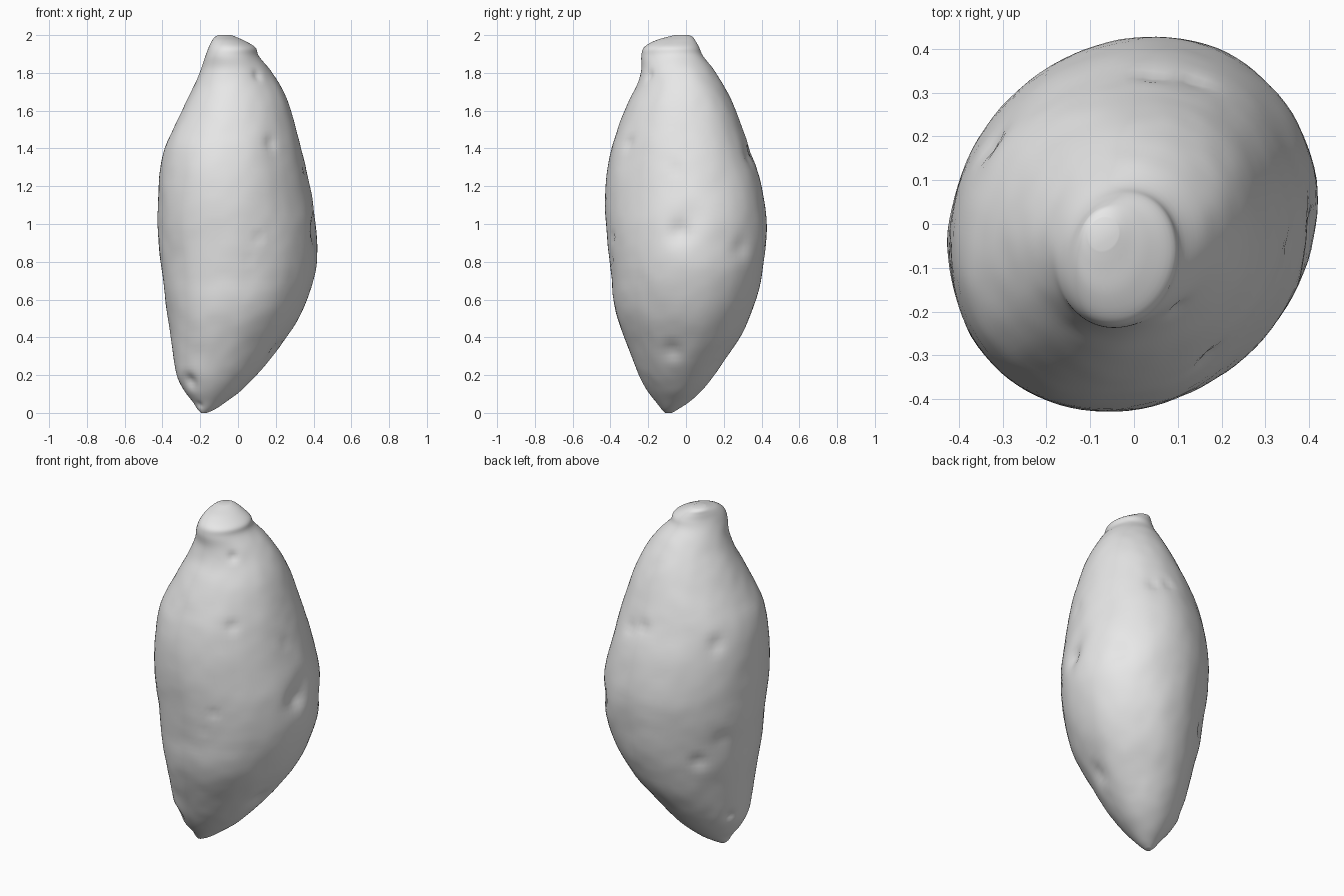
import bpy, bmesh, math
from mathutils import Vector, noise

cube = bpy.data.objects.get("Cube")
if cube:
    bpy.data.objects.remove(cube, do_unlink=True)

# Cross-section extents: z, min x, max x, min y, max y
SECTIONS = [
    (0.00, -0.195, -0.165, -0.11, -0.075),
    (0.02, -0.215, -0.12, -0.13, -0.04),
    (0.06, -0.24, -0.06, -0.16, 0.02),
    (0.12, -0.285, 0.02, -0.205, 0.085),
    (0.20, -0.325, 0.10, -0.25, 0.15),
    (0.30, -0.345, 0.18, -0.29, 0.22),
    (0.45, -0.36, 0.29, -0.345, 0.31),
    (0.60, -0.385, 0.365, -0.385, 0.37),
    (0.75, -0.405, 0.41, -0.40, 0.405),
    (0.90, -0.42, 0.422, -0.415, 0.422),
    (1.05, -0.425, 0.41, -0.428, 0.425),
    (1.22, -0.42, 0.375, -0.425, 0.395),
    (1.38, -0.395, 0.34, -0.40, 0.345),
    (1.50, -0.345, 0.31, -0.365, 0.305),
    (1.62, -0.29, 0.275, -0.315, 0.255),
    (1.73, -0.235, 0.225, -0.26, 0.20),
    (1.82, -0.195, 0.17, -0.238, 0.145),
    (1.89, -0.172, 0.11, -0.236, 0.09),
    (1.935, -0.155, 0.092, -0.222, 0.07),
    (1.97, -0.138, 0.035, -0.165, 0.05),
    (1.99, -0.122, -0.01, -0.10, 0.035),
    (2.00, -0.105, -0.035, -0.06, 0.015),
]
SEGMENTS, STEPS, SKEW = 96, 5, 0.11

# Dimples: approximate position, radius, depth
DIMPLES = [
    ((0.42, -0.03, 0.97), 0.06, 0.030),
    ((0.40, 0.03, 1.05), 0.07, 0.012),
    ((0.20, -0.08, 0.32), 0.05, 0.018),
    ((-0.25, -0.18, 0.18), 0.04, 0.022),
    ((-0.20, -0.13, 0.045), 0.02, 0.008),
    ((0.11, -0.42, 0.93), 0.02, 0.012),
    ((0.05, -0.42, 0.82), 0.02, 0.006),
    ((0.10, -0.20, 1.78), 0.025, 0.012),
    ((0.15, 0.34, 1.37), 0.035, 0.012),
    ((0.33, 0.28, 0.87), 0.05, 0.012),
    ((0.20, -0.34, 1.45), 0.03, 0.012),
    ((0.36, -0.05, 1.28), 0.03, 0.007),
    ((-0.38, 0.21, 1.33), 0.04, 0.016),
    ((-0.30, 0.30, 0.63), 0.04, 0.016),
    ((-0.38, 0.17, 0.75), 0.05, 0.010),
    ((0.05, 0.41, 1.40), 0.035, 0.012),
    ((-0.30, 0.02, 0.25), 0.03, 0.015),
]


def blend(a, b, c, d, t):
    """Smooth curve from b to c."""
    return tuple(0.5 * (2 * q + (r - p) * t + (2 * p - 5 * q + 4 * r - s) * t * t
                        + (3 * q - p - 3 * r + s) * t ** 3)
                 for p, q, r, s in zip(a, b, c, d))


def sections():
    last = len(SECTIONS) - 1
    for i in range(last):
        keys = [SECTIONS[min(max(i + k, 0), last)] for k in (-1, 0, 1, 2)]
        for s in range(STEPS):
            yield blend(*keys, s / STEPS)
    yield SECTIONS[-1]


# Tuber body lofted through skewed oval rings
bm = bmesh.new()
rings = []
for z, x0, x1, y0, y1 in sections():
    ring = []
    for k in range(SEGMENTS):
        a = math.tau * k / SEGMENTS
        x = (x0 + x1) / 2 + (x1 - x0) / 2 * math.cos(a)
        y = (y0 + y1) / 2 + (y1 - y0) / 2 * math.sin(a + SKEW)
        ring.append(bm.verts.new((x, y, z)))
    rings.append(ring)
for low, high in zip(rings, rings[1:]):
    for k in range(SEGMENTS):
        n = (k + 1) % SEGMENTS
        bm.faces.new((low[k], low[n], high[n], high[k]))
bm.faces.new(rings[0][::-1])
bm.faces.new(rings[-1])
bm.normal_update()

# Gentle lumps over the skin, fading out at both tips
base = [(v, v.co.copy(), v.normal.copy()) for v in bm.verts]
for v, co, normal in base:
    fade = min(1, co.z / 0.2, (2 - co.z) / 0.2)
    lump = 0.006 * noise.noise(co * 5) + 0.002 * noise.noise(co * 14)
    v.co += normal * lump * fade

# Press the dimples in
for point, radius, depth in DIMPLES:
    target = Vector(point)
    centre = min((co for _, co, _ in base), key=lambda c: (c - target).length_squared)
    for v, co, normal in base:
        d2 = (co - centre).length_squared / radius ** 2
        if d2 < 6:
            v.co -= normal * depth * math.exp(-d2)

mesh = bpy.data.meshes.new("tuber_body")
bm.to_mesh(mesh)
bm.free()
body = bpy.data.objects.new("tuber_body", mesh)
bpy.context.collection.objects.link(body)

# Plain grey skin
skin = bpy.data.materials.new("plain_grey")
skin.use_nodes = True
skin.diffuse_color = (0.8, 0.8, 0.8, 1)
bsdf = next(n for n in skin.node_tree.nodes if n.type == 'BSDF_PRINCIPLED')
bsdf.inputs["Base Color"].default_value = (0.8, 0.8, 0.8, 1)
mesh.materials.append(skin)

bpy.ops.object.select_all(action='DESELECT')
body.select_set(True)
bpy.context.view_layer.objects.active = body
bpy.ops.object.shade_smooth_by_angle(angle=math.radians(40))
